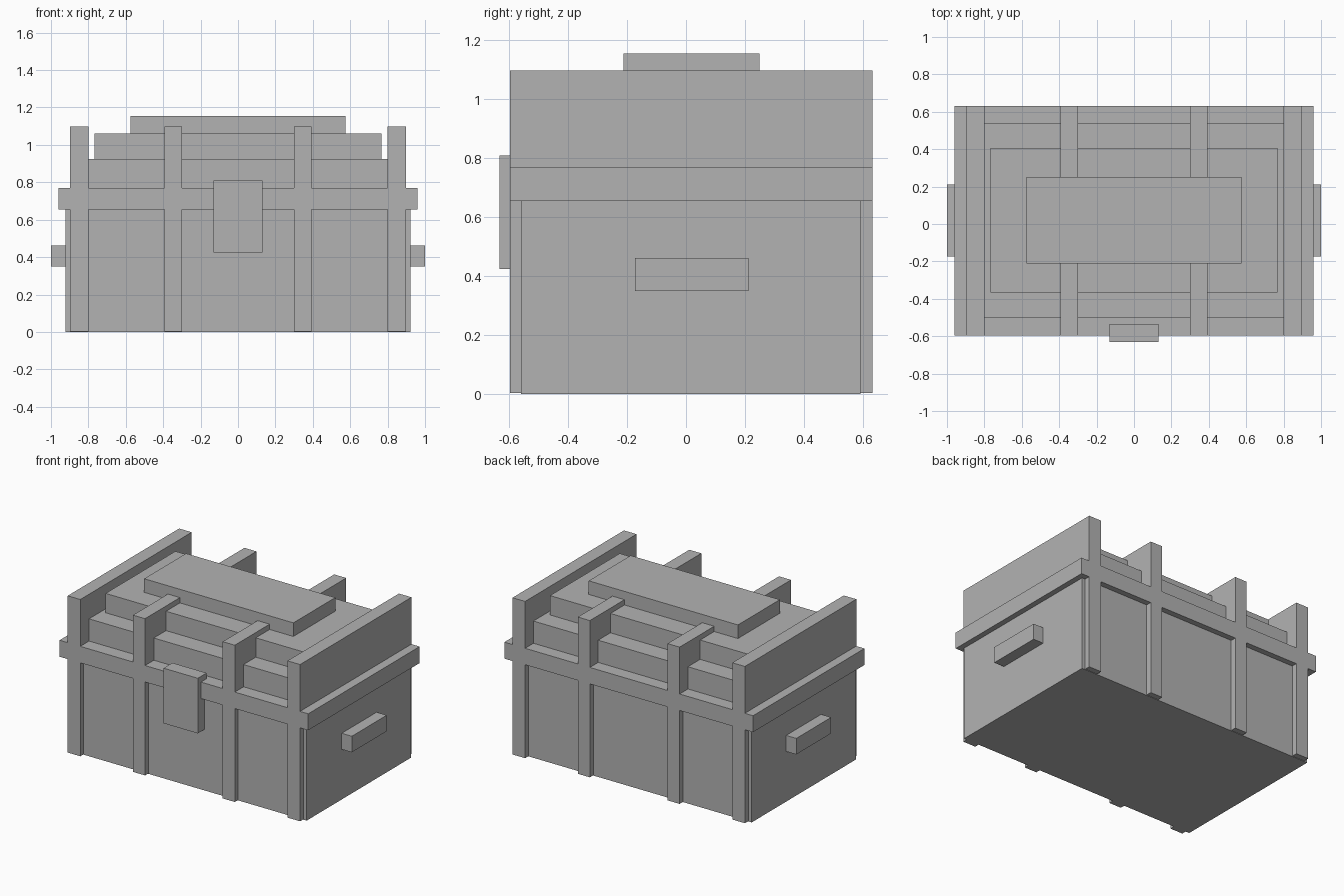
import bpy
import bmesh

cube = bpy.data.objects.get("Cube")
if cube:
    bpy.data.objects.remove(cube, do_unlink=True)

# Single flat grey
GREY = (0.45, 0.45, 0.45, 1.0)
grey = bpy.data.materials.new("plain_grey")
grey.use_nodes = True
grey.diffuse_color = GREY
grey.node_tree.nodes["Principled BSDF"].inputs["Base Color"].default_value = GREY


def box(name, xs, ys, zs):
    """Flat-faced box spanning the given (low, high) ranges."""
    bm = bmesh.new()
    bmesh.ops.create_cube(bm, size=1)
    for v in bm.verts:
        v.co = [r[0] if c < 0 else r[1] for c, r in zip(v.co, (xs, ys, zs))]
    mesh = bpy.data.meshes.new(name)
    bm.to_mesh(mesh)
    bm.free()
    mesh.materials.append(grey)
    obj = bpy.data.objects.new(name, mesh)
    bpy.context.collection.objects.link(obj)
    return obj


def mirrored_pair(name, xs, ys, zs):
    """The same box on the left (+x) and right (-x)."""
    box("left_" + name, xs, ys, zs)
    box("right_" + name, (-xs[1], -xs[0]), ys, zs)


OUTER_Y = (-0.597, 0.632)   # depth shared by rim and straps
RIM_Z = (0.655, 0.77)

# Chest body and the rim around its mouth
box("chest_body", (-0.922, 0.922), (-0.56, 0.592), (0, RIM_Z[0]))
box("rim", (-0.96, 0.96), OUTER_Y, RIM_Z)

# Stepped lid
box("lid_lower_step", (-0.80, 0.80), (-0.50, 0.54), (RIM_Z[1], 0.925))
box("lid_middle_step", (-0.767, 0.767), (-0.365, 0.405), (0.925, 1.06))
box("lid_top_plate", (-0.576, 0.576), (-0.212, 0.25), (1.06, 1.155))

# Straps that wrap body and lid from front to back
mirrored_pair("outer_strap", (0.80, 0.897), OUTER_Y, (0.003, 1.097))
mirrored_pair("inner_strap", (0.30, 0.393), OUTER_Y, (0.003, 1.097))

# Lock plate and side handles
box("lock", (-0.132, 0.132), (-0.632, -0.535), (0.425, 0.81))
mirrored_pair("handle", (0.92, 1.0), (-0.173, 0.212), (0.35, 0.462))
